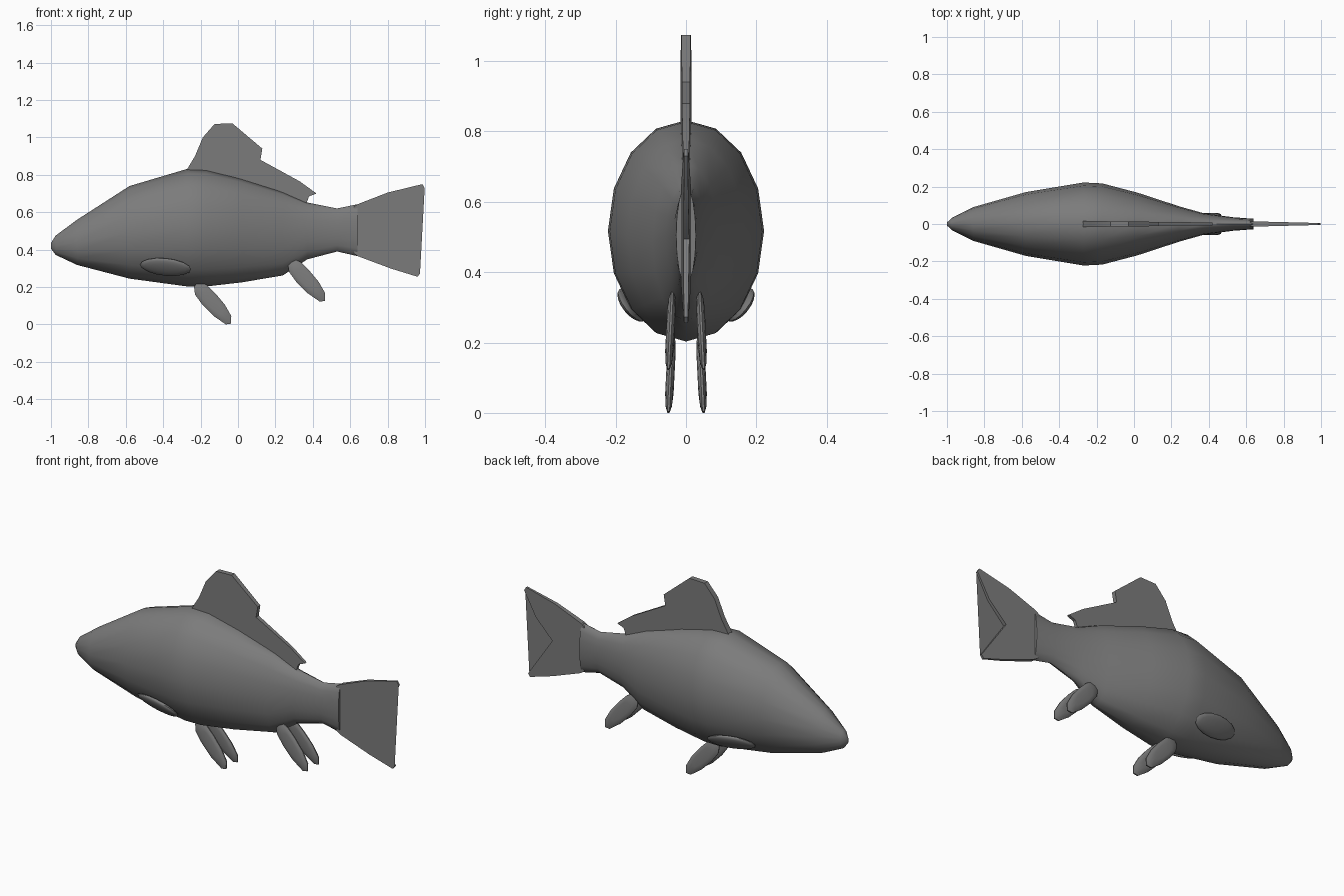
import bpy, bmesh, math
from mathutils import Matrix, Vector

cube = bpy.data.objects.get("Cube")
if cube:
    bpy.data.objects.remove(cube, do_unlink=True)

GREY = (0.2, 0.2, 0.2, 1.0)
mat = bpy.data.materials.new("fish grey")
mat.use_nodes = True
mat.diffuse_color = GREY
bsdf = mat.node_tree.nodes["Principled BSDF"]
bsdf.inputs["Base Color"].default_value = GREY


def finish(bm, name, angle):
    """Turn a bmesh into a named, coloured, smooth-shaded object."""
    bmesh.ops.recalc_face_normals(bm, faces=bm.faces[:])
    mesh = bpy.data.meshes.new(name)
    bm.to_mesh(mesh)
    bm.free()
    mesh.materials.append(mat)
    obj = bpy.data.objects.new(name, mesh)
    bpy.context.collection.objects.link(obj)
    bpy.ops.object.select_all(action='DESELECT')
    obj.select_set(True)
    bpy.context.view_layer.objects.active = obj
    bpy.ops.object.shade_smooth_by_angle(angle=math.radians(angle))
    return obj


def loft(name, loops, angle):
    """Skin a row of equal-length point loops and cap both ends."""
    bm = bmesh.new()
    rings = [[bm.verts.new(p) for p in loop] for loop in loops]
    n = len(rings[0])
    for a, b in zip(rings, rings[1:]):
        for i in range(n):
            j = (i + 1) % n
            bm.faces.new((a[i], a[j], b[j], b[i]))
    caps = [bm.faces.new(rings[0]), bm.faces.new(rings[-1])]
    bmesh.ops.triangulate(bm, faces=[f for f in caps if len(f.verts) > 4])
    return finish(bm, name, angle)


# Body: 16-sided ellipses along x, given as (x, top, bottom, half width)
SECTIONS = [
    (-1.00, 0.435, 0.405, 0.008), (-0.975, 0.475, 0.372, 0.032),
    (-0.86, 0.56, 0.318, 0.09), (-0.58, 0.74, 0.245, 0.17),
    (-0.27, 0.832, 0.203, 0.222), (-0.17, 0.828, 0.203, 0.217),
    (0.02, 0.78, 0.225, 0.167), (0.24, 0.71, 0.262, 0.095),
    (0.37, 0.652, 0.348, 0.058), (0.53, 0.62, 0.39, 0.036),
    (0.64, 0.643, 0.365, 0.028),
]
SIDES = 16
body_loops = []
for x, top, bottom, w in SECTIONS:
    mid, h = (top + bottom) / 2, (top - bottom) / 2
    body_loops.append([(x, w * math.sin(2 * math.pi * i / SIDES),
                        mid + h * math.cos(2 * math.pi * i / SIDES))
                       for i in range(SIDES)])
loft("body", body_loops, 55)


def flat_fin(name, outline, thickness):
    """Upright fin on the centre line; thickness(x) is the half thickness."""
    loft(name, [[(x, s * thickness(x), z) for x, z in outline]
                for s in (-1, 1)], 30)


# Tail fin, thinning towards its tips
flat_fin("tail_fin", [
    (0.62, 0.63), (0.64, 0.643), (0.80, 0.705), (0.985, 0.75), (0.998, 0.73),
    (0.925, 0.60), (0.82, 0.495), (0.973, 0.272), (0.96, 0.255),
    (0.82, 0.298), (0.64, 0.365), (0.62, 0.38)],
    lambda x: 0.014 - 0.025 * (x - 0.64))

# Dorsal fin, rooted inside the back
flat_fin("dorsal_fin", [
    (-0.275, 0.825), (-0.23, 0.90), (-0.188, 1.00), (-0.125, 1.072),
    (-0.03, 1.075), (0.13, 0.94), (0.12, 0.88), (0.33, 0.765), (0.42, 0.70),
    (0.38, 0.685), (0.365, 0.645), (0.24, 0.66), (0.0, 0.74), (-0.2, 0.80)],
    lambda x: 0.013 - 0.012 * x)

# Paired lower fins: a lens-shaped blade, leaning slightly outward
BLADE = [(-0.235, 0.20), (-0.23, 0.16), (-0.19, 0.105), (-0.13, 0.045),
         (-0.065, 0.0), (-0.037, 0.004), (-0.036, 0.045), (-0.07, 0.105),
         (-0.12, 0.165), (-0.165, 0.21), (-0.19, 0.222), (-0.222, 0.22)]
BLADE_LAYERS = [(0.55, -0.012), (0.85, -0.009), (1.0, -0.003),
                (1.0, 0.003), (0.85, 0.009), (0.55, 0.012)]


def blade_fin(name, side, dx, dz):
    cx = sum(p[0] for p in BLADE) / len(BLADE)
    cz = sum(p[1] for p in BLADE) / len(BLADE)
    loops = []
    for scale, y in BLADE_LAYERS:
        loop = []
        for px, pz in BLADE:
            x, z = cx + (px - cx) * scale, cz + (pz - cz) * scale
            lean = 0.049 - 0.05 * (z - 0.02)
            loop.append((x + dx, side * (lean + y), z + dz))
        loops.append(loop)
    loft(name, loops, 40)


# Pectoral fin: a flattened ellipsoid lying against the lower flank
def pectoral_fin(name, side):
    u = Vector((1, 0.13, -0.09)).normalized()
    v = Vector((0, 0.62, 0.78))
    v = (v - u * v.dot(u)).normalized()
    n = u.cross(v)
    frame = Matrix((u, v, n)).transposed().to_4x4()
    frame.translation = Vector((-0.387, 0.153, 0.307))
    bm = bmesh.new()
    bmesh.ops.create_uvsphere(bm, u_segments=16, v_segments=10, radius=1.0)
    mirror = Matrix.Diagonal((1, side, 1, 1))
    bm.transform(mirror @ frame @ Matrix.Diagonal((0.138, 0.058, 0.018, 1)))
    finish(bm, name, 60)


for label, side in (("left", 1), ("right", -1)):
    # The back (+y) and front (-y) flanks carry matching fins
    flank = "back" if side > 0 else "front"
    blade_fin("pelvic_fin_" + flank, side, 0.0, 0.0)
    blade_fin("anal_fin_" + flank, side, 0.502, 0.122)
    pectoral_fin("pectoral_fin_" + flank, side)
